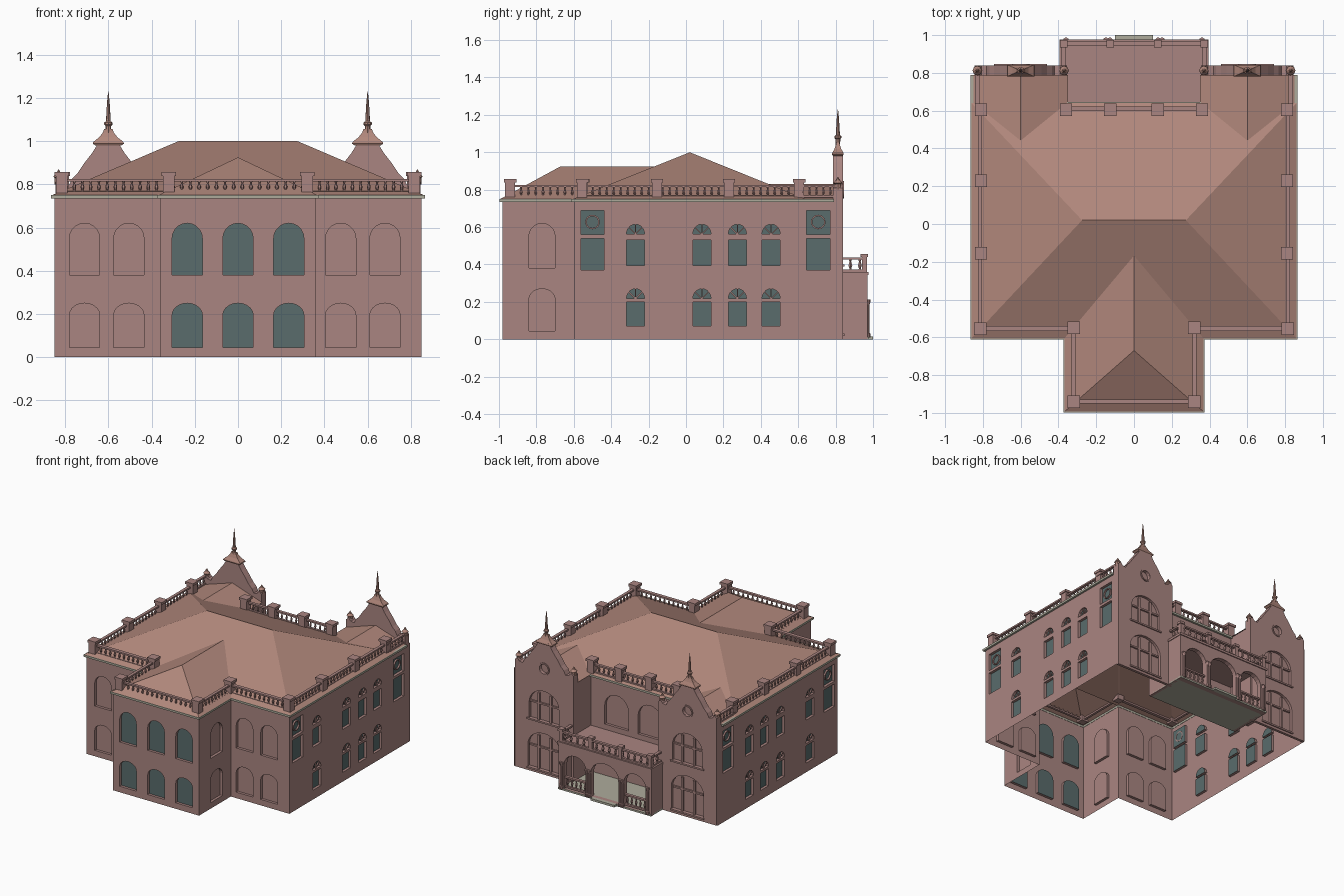
import bpy, bmesh, math
from mathutils import Vector, Matrix

if "Cube" in bpy.data.objects:
    bpy.data.objects.remove(bpy.data.objects["Cube"])


def material(name, rgb):
    m = bpy.data.materials.new(name)
    m.diffuse_color = (*rgb, 1)
    m.use_nodes = True
    m.node_tree.nodes["Principled BSDF"].inputs["Base Color"].default_value = m.diffuse_color
    return m


BRICK = material("brick", (0.40, 0.235, 0.22))
ROOF = material("roof_tile", (0.44, 0.245, 0.20))
GLASS = material("dark_glass", (0.10, 0.15, 0.15))
STONE = material("stone", (0.42, 0.41, 0.33))


def finish(name, bm, mats, mirror=False):
    me = bpy.data.meshes.new(name)
    bm.to_mesh(me)
    bm.free()
    ob = bpy.data.objects.new(name, me)
    bpy.context.collection.objects.link(ob)
    for m in mats:
        me.materials.append(m)
    if mirror:
        ob.modifiers.new("mirror", 'MIRROR').use_mirror_merge = False
    return ob


def box(bm, x0, x1, y0, y1, z0, z1):
    c = Matrix.Translation(((x0 + x1) / 2, (y0 + y1) / 2, (z0 + z1) / 2))
    bmesh.ops.create_cube(bm, size=1, matrix=c @ Matrix.Diagonal((abs(x1 - x0), abs(y1 - y0), abs(z1 - z0), 1)))


def boxes(name, items, mat=BRICK, mirror=True):
    bm = bmesh.new()
    for b in items:
        box(bm, *b)
    finish(name, bm, [mat], mirror)


def lathe(bm, x, y, prof, n=6, sy=1.0, turn=0.0):
    rings = [[bm.verts.new((x + r * math.cos(turn + 2 * math.pi * i / n),
                            y + sy * r * math.sin(turn + 2 * math.pi * i / n), z))
              for i in range(n)] for r, z in prof]
    for a, b in zip(rings, rings[1:]):
        for i in range(n):
            bm.faces.new((a[i], a[(i + 1) % n], b[(i + 1) % n], b[i]))
    bm.faces.new(rings[0][::-1])
    bm.faces.new(rings[-1])


# opening shapes in wall coordinates (s along the wall, z up)
def rect(s, w, z0, z1):
    return [(s - w / 2, z0), (s + w / 2, z0), (s + w / 2, z1), (s - w / 2, z1)]


def arch(s, w, z0, z1, rise, n=10):
    top = [(s + w / 2 * math.cos(math.pi * i / n), z1 - rise + rise * math.sin(math.pi * i / n)) for i in range(n + 1)]
    return top if z1 - rise - z0 < 1e-4 else [(s - w / 2, z0), (s + w / 2, z0)] + top


def disc(s, r, z, n=16):
    return [(s + r * math.cos(2 * math.pi * i / n), z + r * math.sin(2 * math.pi * i / n)) for i in range(n)]


def wall(name, base, u, outline, holes, pane=BRICK, depth=0.02, mirror=False, rim=False, panes=True):
    """Flat wall with recessed openings; base + u*s is a point on its ground line."""
    bm = bmesh.new()
    base, u = Vector((*base, 0)), Vector((*u, 0))
    out = u.cross(Vector((0, 0, 1)))
    edges = []
    for k, loop in enumerate([outline] + holes):
        front = [bm.verts.new(base + u * s + Vector((0, 0, z))) for s, z in loop]
        n = len(front)
        edges += [bm.edges.new((front[i], front[(i + 1) % n])) for i in range(n)]
        if k or rim:
            back = [bm.verts.new(v.co - out * depth) for v in front]
            for i in range(n):
                j = (i + 1) % n
                q = (front[i], front[j], back[j], back[i])
                bm.faces.new(q if k else q[::-1])
            if k and panes:
                bm.faces.new(back).material_index = 1
    res = bmesh.ops.triangle_fill(bm, use_beauty=True, use_dissolve=False, edges=edges, normal=out)
    bm.normal_update()
    for f in res["geom"]:
        if isinstance(f, bmesh.types.BMFace) and f.normal.dot(out) < 0:
            f.normal_flip()
    return finish(name, bm, [BRICK, pane], mirror)


def plane(s0, s1, z1=0.745):
    return [(s0, 0), (s1, 0), (s1, z1), (s0, z1)]


# front walls: central wing with glazed arches, flanks with blind arches
def pair(s, w=0.14, top=0.25):
    return [arch(s, w, 0.38, 0.62, 0.07), arch(s, w, 0.045, top, 0.055)]


wall("wing_front_wall", (0, -0.98), (1, 0), plane(-0.36, 0.36), pair(-0.235) + pair(0) + pair(0.235), GLASS)
wall("front_wall_left", (0, -0.6), (1, 0), plane(-0.85, -0.36), pair(-0.71) + pair(-0.505))
wall("front_wall_right", (0, -0.6), (1, 0), plane(0.36, 0.85), pair(0.475) + pair(0.68))
wall("wing_side_walls", (0.36, 0), (0, 1), plane(-0.98, -0.6), pair(-0.77, 0.14, 0.27), mirror=True)

# long side walls with fanlight windows and tall corner windows
side, bars = [], []
for y in (-0.27, 0.085, 0.275, 0.455):
    for z0, z1, zf, zt in ((0.395, 0.53, 0.562, 0.615), (0.07, 0.20, 0.217, 0.27)):
        side += [rect(y, 0.097, z0, z1), arch(y, 0.097, zf, zt, zt - zf)]
        bars += [(y, zf, a) for a in (45, 90, 135)]
for y in (-0.5, 0.707):
    side += [rect(y, 0.125, 0.37, 0.54), rect(y, 0.125, 0.56, 0.69)]
wall("side_walls", (0.85, 0), (0, 1), plane(-0.6, 0.84), side, GLASS, mirror=True)

bm = bmesh.new()
for y, z, a in bars:
    mat = (Matrix.Translation((0.84, y, z)) @ Matrix.Rotation(math.radians(a), 4, 'X')
           @ Matrix.Translation((0, 0.026, 0)) @ Matrix.Diagonal((0.008, 0.05, 0.006, 1)))
    bmesh.ops.create_cube(bm, size=1, matrix=mat)
finish("fanlight_bars", bm, [BRICK], True)


def ring(bm, c, axis, r0, r1, d):
    rows = []
    for r, o in ((r0, 0), (r0, d), (r1, d), (r1, 0)):
        row = []
        for i in range(20):
            t = 2 * math.pi * i / 20
            p = (o, r * math.cos(t), r * math.sin(t)) if axis == 'X' else (r * math.cos(t), o, r * math.sin(t))
            row.append(bm.verts.new(Vector(c) + Vector(p)))
        rows.append(row)
    for k in range(4):
        a, b = rows[k], rows[(k + 1) % 4]
        for i in range(20):
            bm.faces.new((a[i], a[(i + 1) % 20], b[(i + 1) % 20], b[i]))
    bmesh.ops.recalc_face_normals(bm, faces=bm.faces)


bm = bmesh.new()
for y in (-0.5, 0.707):
    ring(bm, (0.829, y, 0.627), 'X', 0.031, 0.039, 0.012)
finish("round_tracery", bm, [BRICK], True)

# back towers: curved gable, three-light windows, round gable window
half = [(0.245, 0.0), (0.245, 0.81), (0.225, 0.828), (0.207, 0.805), (0.18, 0.80), (0.165, 0.83),
        (0.14, 0.855), (0.11, 0.90), (0.075, 0.945), (0.05, 0.985), (0.04, 1.0)]
outline = [(-0.6 + d, z) for d, z in half] + [(-0.6 - d, z) for d, z in half[::-1]]
holes = [arch(-0.6, 0.27, 0.03, 0.31, 0.11, 14), arch(-0.6, 0.25, 0.40, 0.63, 0.11, 14), disc(-0.6, 0.036, 0.80)]
wall("tower_gable_walls", (0, 0.84), (-1, 0), outline, holes, mirror=True, rim=True)
upper = [(s, max(z, 0.74)) for s, z in outline]
wall("gable_backs", (0, 0.787), (1, 0), [(-s, z) for s, z in upper], [], mirror=True)
wall("gable_thickness", (0, 0.82), (-1, 0), upper, [], depth=0.033, mirror=True, rim=True)
wall("tower_inner_walls", (0.355, 0), (0, -1), plane(-0.84, -0.63), [], mirror=True)
mull = []
for z0, z1, zt in ((0.03, 0.285, 0.19), (0.40, 0.605, 0.52)):
    mull += [(0.6 + s - 0.008, 0.6 + s + 0.008, 0.82, 0.835, z0, z1) for s in (-0.05, 0.05)]
    mull += [(0.475, 0.725, 0.82, 0.833, zt, zt + 0.012), (0.46, 0.74, 0.838, 0.848, z0 - 0.012, z0)]
boxes("tower_window_mullions", mull)
bm = bmesh.new()
ring(bm, (0.6, 0.838, 0.80), 'Y', 0.036, 0.046, 0.008)
finish("gable_window_rings", bm, [BRICK], True)

# gable caps with spires and shoulder finials
bm = bmesh.new()
q = math.sqrt(2)
lathe(bm, 0.6, 0.812, [(0.06 * q, 0.98), (0.072 * q, 0.988), (0.07 * q, 0.996), (0.042 * q, 1.018),
                       (0.025 * q, 1.04), (0.02 * q, 1.055)], 4, 0.43, math.pi / 4)
lathe(bm, 0.6, 0.812, [(0.012, 1.03), (0.013, 1.07), (0.019, 1.076), (0.019, 1.086), (0.011, 1.092),
                       (0.009, 1.13), (0.006, 1.18), (0.001, 1.23)], 8)
for x in (0.37, 0.83):
    lathe(bm, x, 0.812, [(0.018, 0.80), (0.018, 0.83), (0.025, 0.835), (0.012, 0.85), (0.002, 0.868)], 8)
finish("gable_spires", bm, [ROOF], True)

# recessed back wall with two arched windows
wall("back_wall", (0, 0.63), (-1, 0), plane(-0.36, 0.36), [arch(s, 0.2, 0.40, 0.64, 0.10) for s in (-0.14, 0.14)])

# hipped roofs
def surface(name, verts, faces, mirror=False):
    b = bmesh.new()
    vs = [b.verts.new(v) for v in verts]
    for f in faces:
        b.faces.new([vs[i] for i in f])
    finish(name, b, [ROOF], mirror)


E = 0.748
surface("main_roof", [(-0.865, -0.61, E), (0.865, -0.61, E), (0.865, 0.645, E), (-0.865, 0.645, E),
                      (-0.275, 0.02, 1.0), (0.275, 0.02, 1.0)],
        [(0, 1, 5, 4), (1, 2, 5), (2, 3, 4, 5), (3, 0, 4)])
surface("wing_roof", [(-0.372, -0.997, E), (0.372, -0.997, E), (0.372, -0.6, E), (-0.372, -0.6, E),
                      (0, -0.67, 0.925), (0, -0.16, 0.925)], [(0, 1, 4), (1, 2, 5, 4), (3, 0, 4, 5)])
surface("tower_roofs", [(0.6, 0.79, 0.83), (0.6, 0.44, 0.83), (0.855, 0.635, E), (0.855, 0.79, E),
                        (0.35, 0.635, E), (0.35, 0.79, E)], [(0, 1, 2, 3), (1, 0, 5, 4)], True)

# eaves moulding
boxes("eaves", [(0.848, 0.865, -0.612, 0.79, 0.735, 0.75), (0.36, 0.865, -0.612, -0.598, 0.735, 0.75),
                (0.358, 0.372, -0.998, -0.6, 0.735, 0.75), (0, 0.372, -0.998, -0.978, 0.735, 0.75),
                (0, 0.355, 0.628, 0.645, 0.735, 0.75)], STONE)


# balustrades: rails plus turned balusters between two points
def balustrade(name, runs, z0, z1, step, r):
    b = bmesh.new()
    h = z1 - z0
    for (x0, y0), (x1, y1) in runs:
        for a, c, w in ((z0, z0 + 0.012, 0.009), (z1 - 0.012, z1, 0.011)):
            box(b, min(x0, x1) - w, max(x0, x1) + w, min(y0, y1) - w, max(y0, y1) + w, a, c)
        n = max(1, round(math.hypot(x1 - x0, y1 - y0) / step))
        for i in range(n):
            t = (i + 0.5) / n
            lathe(b, x0 + (x1 - x0) * t, y0 + (y1 - y0) * t,
                  [(r * 0.7, z0 + 0.01), (r * 0.5, z0 + h * 0.25), (r, z0 + h * 0.45),
                   (r * 0.45, z0 + h * 0.7), (r * 0.8, z1 - 0.01)])
    finish(name, b, [BRICK], True)


def piers(name, pts, w, z0, z1):
    boxes(name, [i for x, y in pts for i in (
        (x - w, x + w, y - w, y + w, z0, z1 - 0.015),
        (x - w - 0.006, x + w + 0.006, y - w - 0.006, y + w + 0.006, z1 - 0.018, z1))])


B, D, F = (0.32, -0.55), (0.32, -0.94), (0.815, -0.555)
balustrade("roof_balustrade", [((0, -0.94), D), (D, B), (B, F), (F, (0.815, 0.605)), ((0.83, 0.605), (0.83, 0.79)),
                               ((0, 0.61), (0.36, 0.61))], 0.757, 0.825, 0.038, 0.009)
piers("roof_piers", [B, D, F, (0.81, -0.155), (0.81, 0.23), (0.81, 0.605), (0.36, 0.605), (0.125, 0.605)],
      0.027, 0.745, 0.857)

# back porch: arcade, solid sides, floor, step and balcony
arcade = [arch(0, 0.23, 0.013, 0.29, 0.09)] + [arch(s, 0.18, 0.013, 0.28, 0.08) for s in (-0.25, 0.25)]
wall("porch_arcade", (0, 0.97), (-1, 0), plane(-0.39, 0.39, 0.36), arcade, depth=0.035, rim=True, panes=False)
wall("porch_arcade_inside", (0, 0.935), (1, 0), plane(-0.39, 0.39, 0.36), arcade, panes=False, depth=0.001)
boxes("porch_sides", [(0.37, 0.39, 0.63, 0.968, 0, 0.36)])
boxes("porch_roof", [(0, 0.395, 0.63, 0.977, 0.343, 0.36)])
boxes("porch_floor", [(0, 0.39, 0.63, 0.975, 0, 0.013), (0, 0.1, 0.97, 1.0, 0, 0.016)], STONE)
bm = bmesh.new()
for x in (0.128, 0.149, 0.36):
    lathe(bm, x, 0.972, [(0.014, 0.01), (0.014, 0.03), (0.01, 0.035), (0.009, 0.185), (0.015, 0.2), (0.015, 0.212)], 10)
finish("porch_columns", bm, [BRICK], True)
balustrade("porch_balustrade", [((0.16, 0.953), (0.34, 0.953))], 0.02, 0.105, 0.036, 0.01)
balustrade("balcony_balustrade", [((0, 0.955), (0.372, 0.955)), ((0.372, 0.955), (0.372, 0.65))], 0.36, 0.438, 0.05, 0.012)
piers("balcony_piers", [(0.372, 0.954), (0.125, 0.954)], 0.014, 0.355, 0.457)
